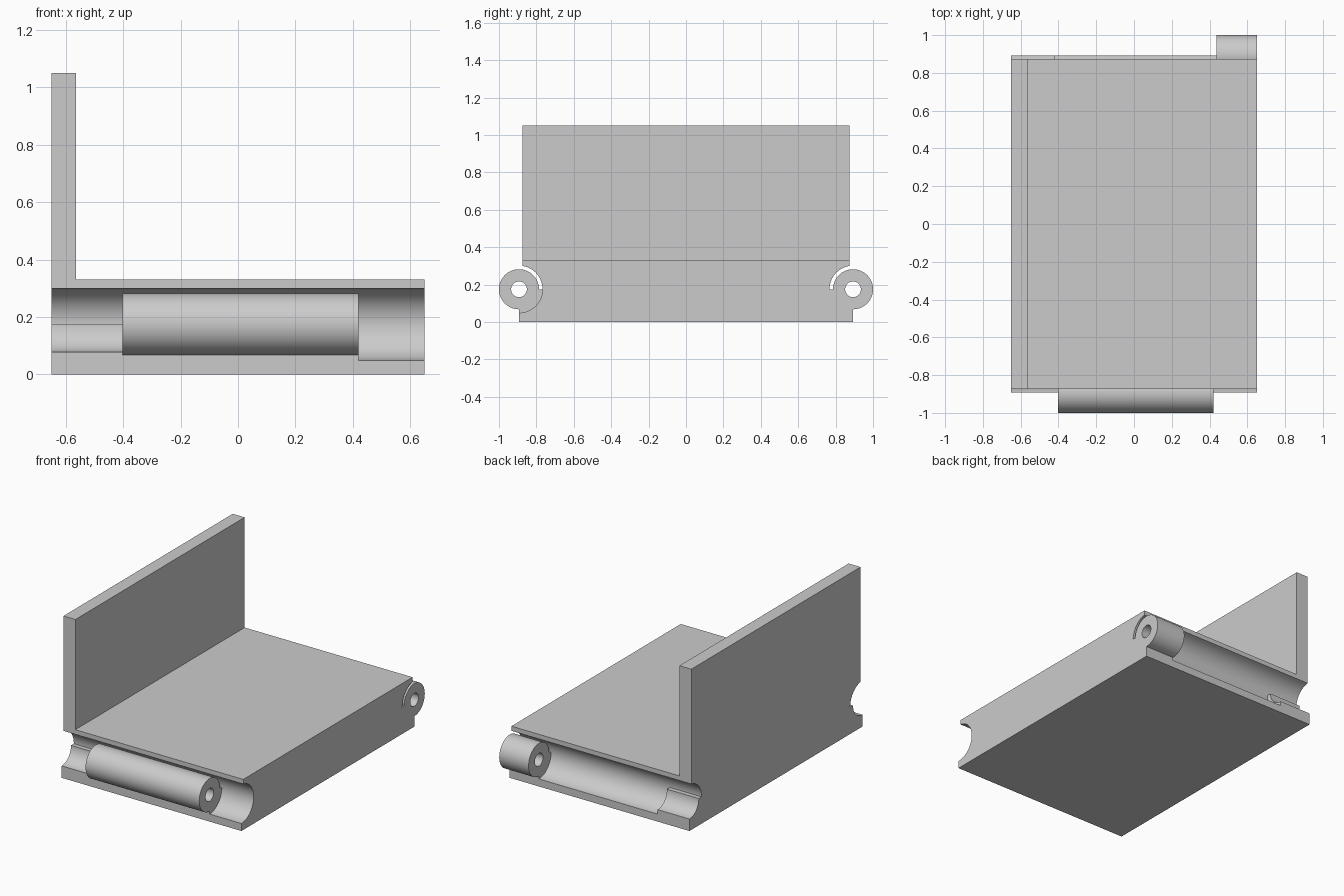
import bpy
import bmesh
import math

cube = bpy.data.objects.get("Cube")
if cube:
    bpy.data.objects.remove(cube, do_unlink=True)

# Shared dimensions
HALF_X = 0.65
PIN_Y, PIN_Z = 0.893, 0.175
SOCKET_R, KNUCKLE_R, SEAT_R, HOLE_R = 0.126, 0.107, 0.097, 0.042
TOP_Y, DECK_Z, WALL_Z = 0.874, 0.33, 1.05
WALL_IN = -0.564

grey = bpy.data.materials.new("light grey")
grey.use_nodes = True
colour = (0.6, 0.6, 0.6, 1)
grey.diffuse_color = colour
grey.node_tree.nodes["Principled BSDF"].inputs["Base Color"].default_value = colour


def arc(side, radius, start, end, steps):
    """Points about a hinge pin; 0 degrees points into the body, 90 up."""
    points = []
    for i in range(steps + 1):
        a = math.radians(start + (end - start) * i / steps)
        points.append((side * (PIN_Y - radius * math.cos(a)),
                       PIN_Z + radius * math.sin(a)))
    return points


def extrude(name, loops, x0, x1):
    """Fill closed y-z loops (the later ones are holes) and extrude along x."""
    bm = bmesh.new()
    edges = []
    for loop in loops:
        verts = [bm.verts.new((x0, y, z)) for y, z in loop]
        edges += [bm.edges.new((v, verts[i - 1])) for i, v in enumerate(verts)]
    bmesh.ops.triangle_fill(bm, use_beauty=True, edges=edges)
    result = bmesh.ops.extrude_face_region(bm, geom=bm.faces[:])
    moved = [g for g in result["geom"] if isinstance(g, bmesh.types.BMVert)]
    bmesh.ops.translate(bm, verts=moved, vec=(x1 - x0, 0, 0))
    bmesh.ops.recalc_face_normals(bm, faces=bm.faces[:])
    mesh = bpy.data.meshes.new(name)
    bm.to_mesh(mesh)
    bm.free()
    mesh.materials.append(grey)
    obj = bpy.data.objects.new(name, mesh)
    bpy.context.collection.objects.link(obj)
    bpy.ops.object.select_all(action="DESELECT")
    obj.select_set(True)
    bpy.context.view_layer.objects.active = obj
    bpy.ops.object.shade_smooth_by_angle(angle=math.radians(30))
    return obj


# Base plate with a round socket along the front and back edges
lip_angle = math.degrees(math.acos((PIN_Y - TOP_Y) / SOCKET_R))
half = [(PIN_Y, 0)] + arc(1, SOCKET_R, -90, lip_angle, 40) + [(TOP_Y, DECK_Z)]
extrude("base_plate", [half + [(-y, z) for y, z in reversed(half)]],
        -HALF_X, HALF_X)

# Upright wall
extrude("side_wall", [[(-TOP_Y, DECK_Z), (TOP_Y, DECK_Z),
                       (TOP_Y, WALL_Z), (-TOP_Y, WALL_Z)]], -HALF_X, WALL_IN)


# Hinge knuckle: bored barrel joined to the lower half of the socket
def knuckle(name, side, x0, x1):
    outline = arc(side, SOCKET_R, -90, 0, 24) + arc(side, KNUCKLE_R, 0, 270, 72)
    hole = arc(side, HOLE_R, 0, 360, 40)[:-1]
    extrude(name, [outline, hole], x0, x1)


# Hinge seat: curved liner in the lower half of the socket
def seat(name, side, x1):
    outline = arc(side, SOCKET_R, -90, 0, 24) + arc(side, SEAT_R, 0, -90, 24)
    extrude(name, [outline], -HALF_X, x1)


knuckle("front_knuckle", -1, -0.402, 0.42)
knuckle("back_knuckle", 1, 0.438, HALF_X)
seat("front_seat", -1, -0.402)
seat("back_seat", 1, -0.42)
